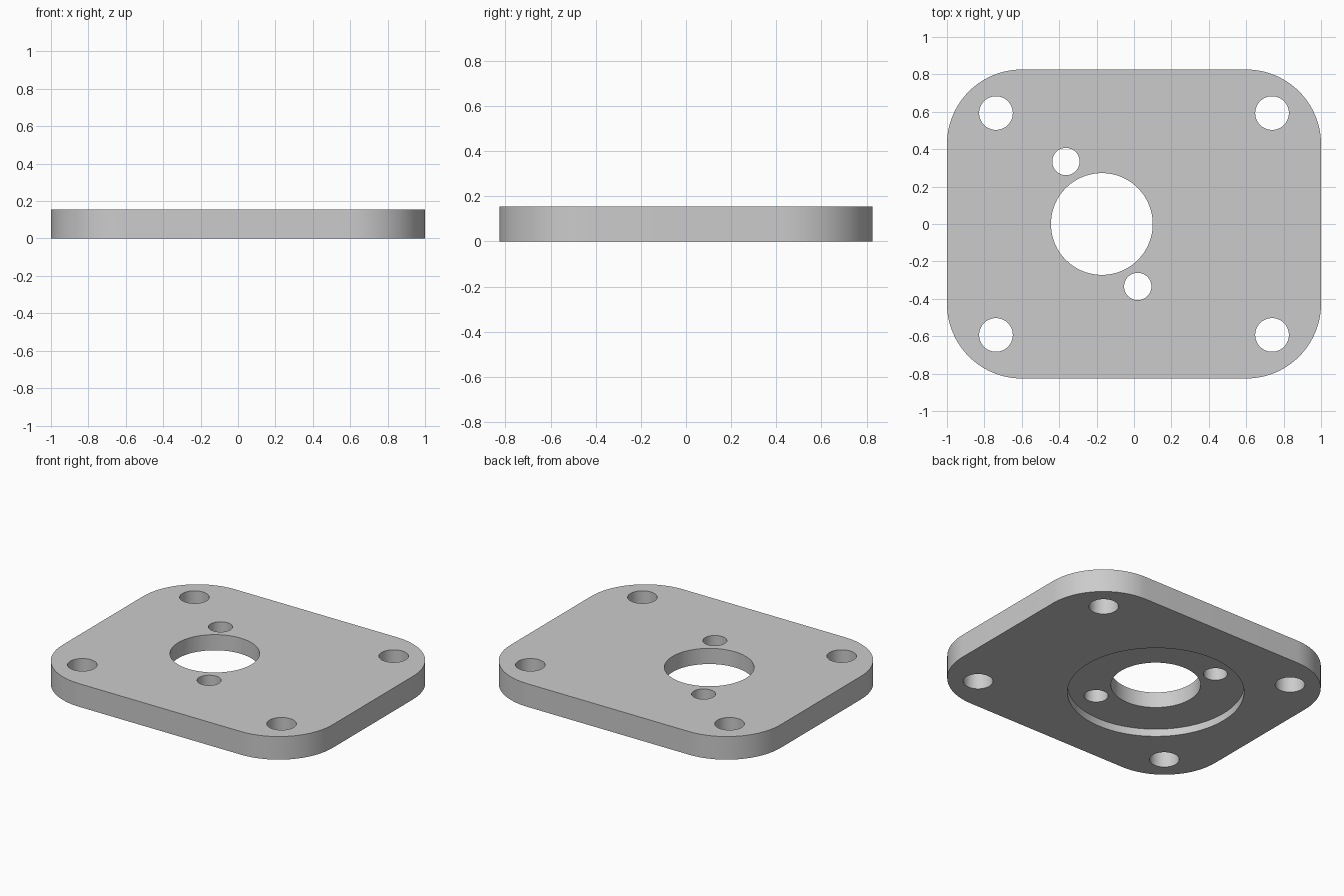
import bpy
import bmesh
import math

HALF_X, HALF_Y, THICK, CORNER = 1.0, 0.826, 0.155, 0.4
BORE_X = -0.172

cube = bpy.data.objects.get("Cube")
if cube:
    bpy.data.objects.remove(cube, do_unlink=True)

# Plain grey metal
grey = bpy.data.materials.new("plain_grey")
grey.use_nodes = True
colour = (0.6, 0.6, 0.6, 1)
grey.diffuse_color = colour
grey.node_tree.nodes["Principled BSDF"].inputs["Base Color"].default_value = colour


def add_object(name, bm):
    mesh = bpy.data.meshes.new(name)
    bmesh.ops.recalc_face_normals(bm, faces=bm.faces)
    bm.to_mesh(mesh)
    bm.free()
    mesh.materials.append(grey)
    obj = bpy.data.objects.new(name, mesh)
    bpy.context.collection.objects.link(obj)
    return obj


def rounded_plate(name):
    """Rectangular outline with arc corners, extruded upwards."""
    bm = bmesh.new()
    steps = 24
    outline = []
    for quarter, (sx, sy) in enumerate([(1, 1), (-1, 1), (-1, -1), (1, -1)]):
        for i in range(steps + 1):
            a = (quarter + i / steps) * math.pi / 2
            outline.append(bm.verts.new((sx * (HALF_X - CORNER) + CORNER * math.cos(a),
                                         sy * (HALF_Y - CORNER) + CORNER * math.sin(a), 0)))
    base = bm.faces.new(outline)
    top = bmesh.ops.extrude_face_region(bm, geom=[base])["geom"]
    bmesh.ops.translate(bm, vec=(0, 0, THICK),
                        verts=[v for v in top if isinstance(v, bmesh.types.BMVert)])
    return add_object(name, bm)


def cut_round(target, x, y, radius, top=THICK + 0.1, sides=64):
    """Cut a round hole from below the plate up to the given height."""
    bm = bmesh.new()
    bottom = -0.1
    bmesh.ops.create_cone(bm, cap_ends=True, segments=sides, radius1=radius,
                          radius2=radius, depth=top - bottom)
    bmesh.ops.translate(bm, vec=(x, y, (top + bottom) / 2), verts=bm.verts)
    cutter = add_object("hole_cutter", bm)
    cutter.hide_render = True
    mod = target.modifiers.new("hole", 'BOOLEAN')
    mod.operation = 'DIFFERENCE'
    mod.solver = 'EXACT'
    mod.object = cutter
    bpy.context.view_layer.objects.active = target
    bpy.ops.object.modifier_apply(modifier=mod.name)
    bpy.data.objects.remove(cutter, do_unlink=True)


plate = rounded_plate("mounting_plate")

# Shallow round recess underneath, then the main bore through it
cut_round(plate, BORE_X, 0, 0.536, top=0.05, sides=96)
cut_round(plate, BORE_X, 0, 0.272, sides=96)

# Two small screw holes on opposite sides of the bore
for side in (-1, 1):
    cut_round(plate, BORE_X + side * 0.192, -side * 0.334, 0.073)

# Four corner bolt holes
for sx in (-1, 1):
    for sy in (-1, 1):
        cut_round(plate, sx * 0.738, sy * 0.593, 0.09)

# Smooth curved walls, crisp rims
bpy.ops.object.select_all(action='DESELECT')
plate.select_set(True)
bpy.context.view_layer.objects.active = plate
bpy.ops.object.shade_smooth_by_angle(angle=math.radians(30))
